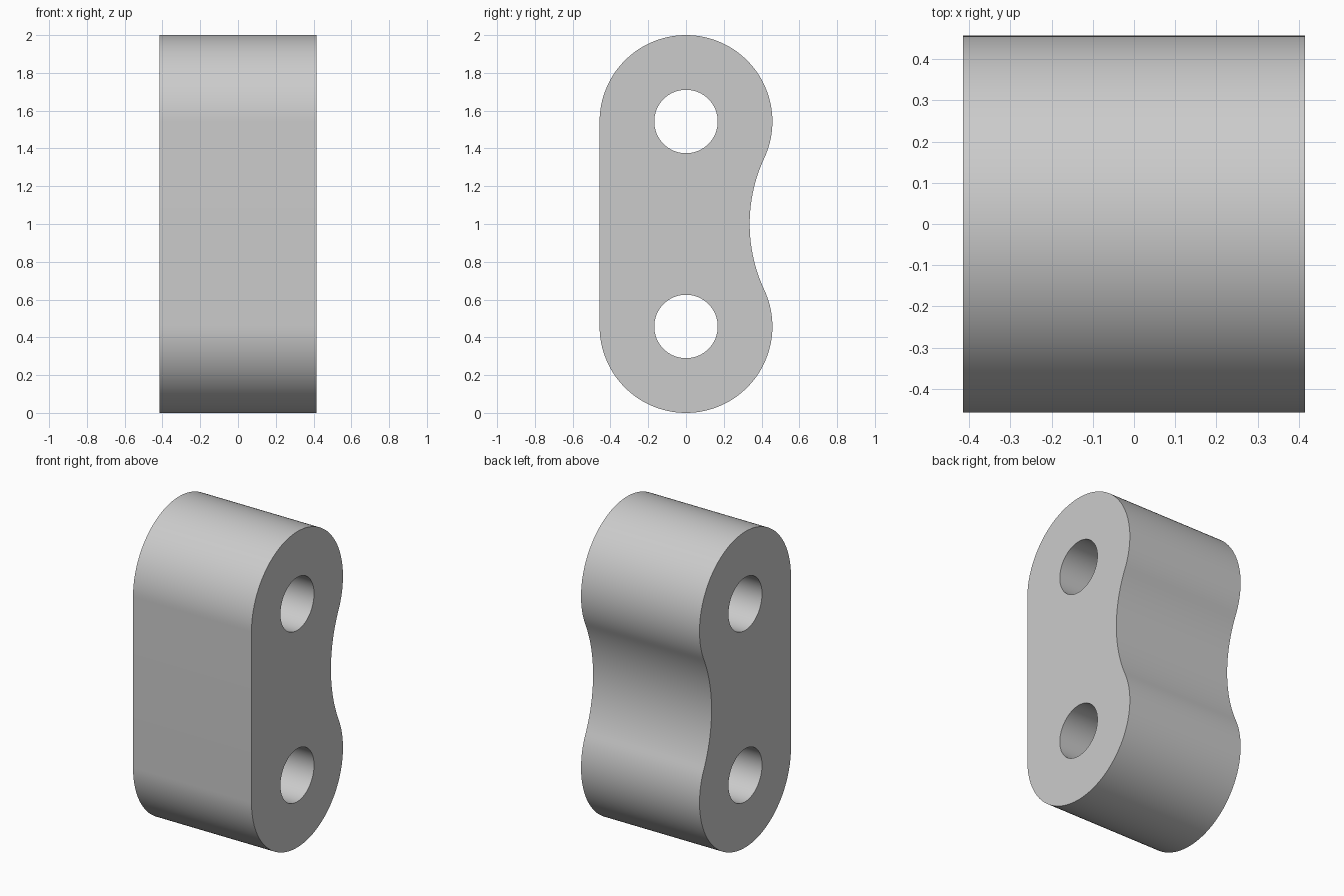
import bpy
import bmesh
from math import atan2, cos, sin, pi, radians, hypot

cube = bpy.data.objects.get("Cube")
if cube:
    bpy.data.objects.remove(cube, do_unlink=True)

HALF_WIDTH = 0.415
END_R = 0.4575
HOLE_R = 0.168
LOW_Z, HIGH_Z = END_R, 2 - END_R
WAIST_Y = 0.337

# Waist arc, tangent to both rounded ends
d = (HIGH_Z - LOW_Z) / 2
waist_r = (WAIST_Y**2 + d**2 - END_R**2) / (2 * (END_R - WAIST_Y))
waist_c = WAIST_Y + waist_r
tangent = atan2(d, waist_c)


def arc(cy, cz, r, start, end, steps):
    """Points (y, z) along an arc, both ends included."""
    angles = [start + (end - start) * i / steps for i in range(steps + 1)]
    return [(cy + r * cos(a), cz + r * sin(a)) for a in angles]


# Outline: lower end, waist, upper end; the front closes as a straight side
outline = arc(0, LOW_Z, END_R, -pi, tangent, 72)
outline += arc(waist_c, 1, waist_r, pi + tangent, pi - tangent, 32)[1:-1]
outline += arc(0, HIGH_Z, END_R, -tangent, pi, 72)
holes = [arc(0, z, HOLE_R, 0, 2 * pi, 64)[:-1] for z in (LOW_Z, HIGH_Z)]

# Fill the pierced profile, then extrude it across the width
bm = bmesh.new()
edges = []
for loop in [outline] + holes:
    verts = [bm.verts.new((-HALF_WIDTH, y, z)) for y, z in loop]
    edges += [bm.edges.new((v, verts[i - 1])) for i, v in enumerate(verts)]
bmesh.ops.triangle_fill(bm, edges=edges, use_beauty=True, normal=(-1, 0, 0))

# Keep the bores open
bores = [f for f in bm.faces
         if any(all(hypot(v.co.y, v.co.z - z) < HOLE_R + 0.001 for v in f.verts)
                for z in (LOW_Z, HIGH_Z))]
bmesh.ops.delete(bm, geom=bores, context="FACES_ONLY")

result = bmesh.ops.extrude_face_region(bm, geom=bm.faces[:], use_keep_orig=True)
moved = [g for g in result["geom"] if isinstance(g, bmesh.types.BMVert)]
bmesh.ops.translate(bm, verts=moved, vec=(2 * HALF_WIDTH, 0, 0))
bmesh.ops.recalc_face_normals(bm, faces=bm.faces[:])

mesh = bpy.data.meshes.new("link_block")
bm.to_mesh(mesh)
bm.free()
block = bpy.data.objects.new("link_block", mesh)
bpy.context.collection.objects.link(block)

# Plain grey finish
grey = bpy.data.materials.new("light_grey")
grey.use_nodes = True
color = (0.6, 0.6, 0.6, 1)
grey.diffuse_color = color
grey.node_tree.nodes["Principled BSDF"].inputs["Base Color"].default_value = color
mesh.materials.append(grey)

bpy.ops.object.select_all(action="DESELECT")
block.select_set(True)
bpy.context.view_layer.objects.active = block
bpy.ops.object.shade_smooth_by_angle(angle=radians(30))
